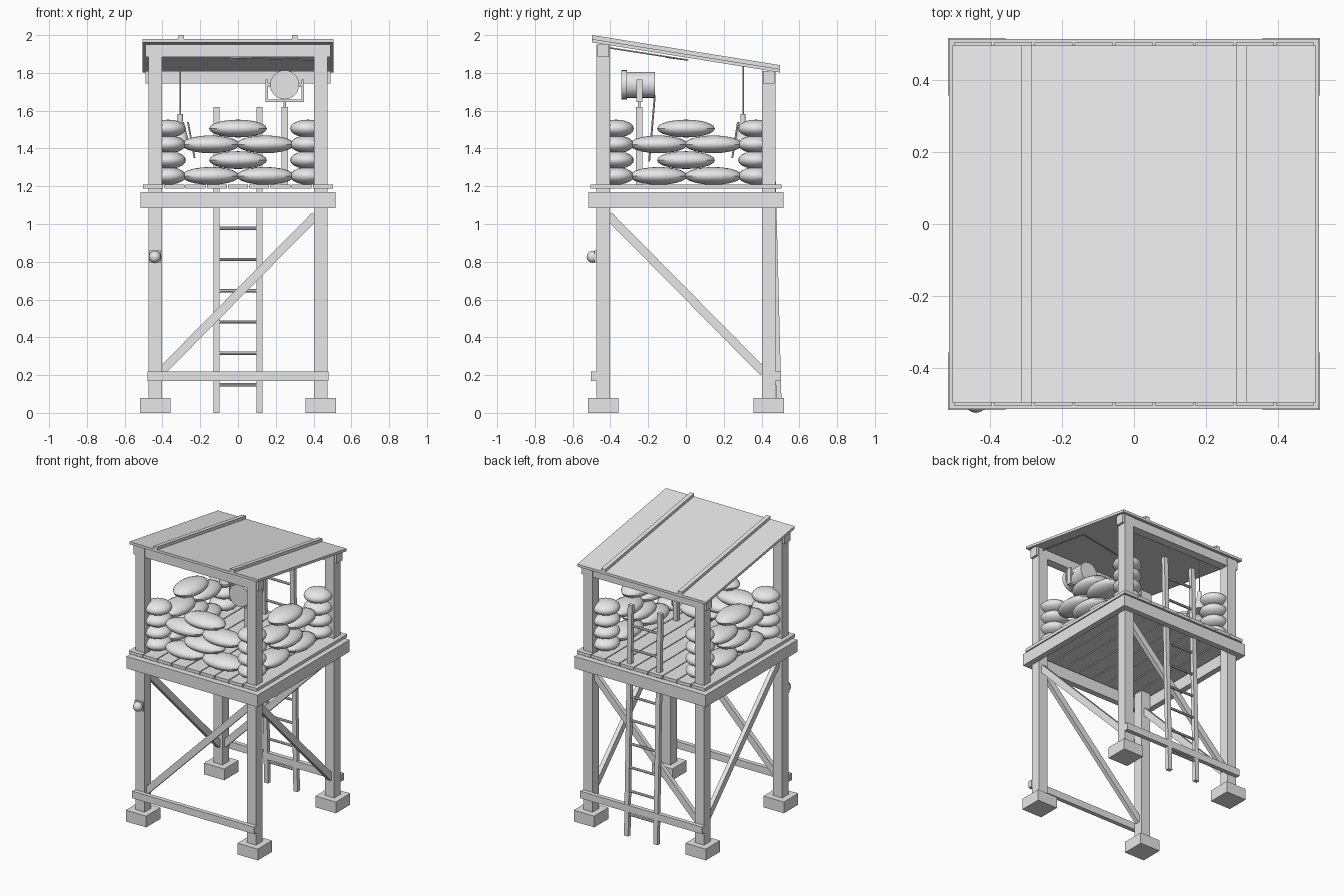
import bpy, bmesh, math
from mathutils import Vector, Matrix

if "Cube" in bpy.data.objects:
    bpy.data.objects.remove(bpy.data.objects["Cube"])

mat = bpy.data.materials.new("light_grey")
mat.diffuse_color = (0.8, 0.8, 0.8, 1)
mat.use_nodes = True
mat.node_tree.nodes["Principled BSDF"].inputs["Base Color"].default_value = mat.diffuse_color


def finish(name, bm, smooth=False):
    bmesh.ops.recalc_face_normals(bm, faces=bm.faces)
    me = bpy.data.meshes.new(name)
    bm.to_mesh(me)
    bm.free()
    me.materials.append(mat)
    ob = bpy.data.objects.new(name, me)
    bpy.context.collection.objects.link(ob)
    if smooth:
        bpy.ops.object.select_all(action='DESELECT')
        ob.select_set(True)
        bpy.context.view_layer.objects.active = ob
        bpy.ops.object.shade_smooth_by_angle(angle=math.radians(40))
    return ob


def box(name, x0, x1, y0, y1, z0, z1):
    bm = bmesh.new()
    m = Matrix.Translation(((x0 + x1) / 2, (y0 + y1) / 2, (z0 + z1) / 2)) @ \
        Matrix.Diagonal((x1 - x0, y1 - y0, z1 - z0, 1))
    bmesh.ops.create_cube(bm, size=1, matrix=m)
    return finish(name, bm)


def bar(name, a, b, w, d, side=(1, 0, 0)):
    """Rectangular timber from a to b; w is measured along 'side'."""
    a, b = Vector(a), Vector(b)
    z = (b - a).normalized()
    y = z.cross(Vector(side)).normalized()
    x = y.cross(z)
    rot = Matrix((x, y, z)).transposed().to_4x4()
    bm = bmesh.new()
    bmesh.ops.create_cube(bm, size=1, matrix=Matrix.Translation((a + b) / 2) @ rot @
                          Matrix.Diagonal((w, d, (b - a).length, 1)))
    return finish(name, bm)


def rod(name, a, b, r, r2=None, n=12):
    a, b = Vector(a), Vector(b)
    bm = bmesh.new()
    q = (b - a).to_track_quat('Z', 'Y').to_matrix().to_4x4()
    bmesh.ops.create_cone(bm, cap_ends=True, segments=n, radius1=r, radius2=r if r2 is None else r2,
                          depth=(b - a).length, matrix=Matrix.Translation((a + b) / 2) @ q)
    return finish(name, bm, True)


def ball(name, c, s, n=20):
    bm = bmesh.new()
    bmesh.ops.create_uvsphere(bm, u_segments=n, v_segments=n // 2, radius=1,
                              matrix=Matrix.Translation(c) @ Matrix.Diagonal((*s, 1)))
    return finish(name, bm, True)


P = 0.4375  # post centre offset

# Footings and posts
for sx in (-1, 1):
    for sy in (-1, 1):
        x, y = sx * P, sy * P
        box("footing", x - .08, x + .08, y - .08, y + .08, 0, .08)
        box("post", x - .036, x + .036, y - .036, y + .036, .08, 1.95 if sy < 0 else 1.81)

# Bottom rails on front and back, platform ring beams, roof headers
for s in (-1, 1):
    ys = sorted((s * .473, s * .503))
    box("bottom_rail", -.478, .478, *ys, .17, .22)
    o = sorted((s * .474, s * .515))
    box("platform_beam", -.515, .515, *o, 1.085, 1.17)
    box("platform_side_beam", *o, -.474, .474, 1.085, 1.17)
    zt = 1.95 if s < 0 else 1.811
    box("roof_header", -.49, .49, s * P - .031, s * P + .031, zt - .067, zt)

# Diagonal braces on all four sides
for s in (-1, 1):
    bar("diagonal_brace", (-.41, s * P, .215), (.41, s * P, 1.045), .03, .045, (0, 1, 0))
    bar("side_brace", (s * P, .41, .215), (s * P, -.41, 1.045), .03, .045)

# Floor boards
N = 9
pitch = 1.01 / N
for i in range(N):
    x = -.505 + i * pitch
    box("floor_board", x + .003, x + pitch - .003, -.505, .505, 1.188, 1.21)


# Sloping roof sheet and battens
def roof_z(y):
    return 1.979 - .16 * (y + .495)


def slab(name, x0, x1, lo, hi):
    bm = bmesh.new()
    prof = [(-.497, lo), (.497, lo), (.497, hi), (-.497, hi)]
    f = bm.faces.new([bm.verts.new((x0, y, roof_z(y) + dz)) for y, dz in prof])
    r = bmesh.ops.extrude_face_region(bm, geom=[f])
    bmesh.ops.translate(bm, vec=(x1 - x0, 0, 0),
                        verts=[v for v in r["geom"] if isinstance(v, bmesh.types.BMVert)])
    return finish(name, bm)


slab("roof_sheet", -.505, .505, -.018, 0)
for x in (-.3, .3):
    slab("roof_batten", x - .015, x + .015, 0, .021)


# Leaning ladder
def ladder_y(z):
    return .493 - .026 * z


for s in (-1, 1):
    bar("ladder_rail", (s * .115, ladder_y(0), 0), (s * .115, ladder_y(1.62), 1.62), .032, .028)
for i in range(9):
    z = .15 + .1655 * i
    rod("ladder_rung", (-.11, ladder_y(z), z), (.11, ladder_y(z), z), .009, n=8)

# Sandbag walls: front, left and right, with corner stacks
W = .37
for row in range(4):
    z = 1.255 + .0835 * row
    for u in ((-.145, .145) if row % 2 == 0 else (0,)):
        ball("front_sandbag", (u, -W, z), (.153, .092, .047))
        for s in (-1, 1):
            ball("side_sandbag", (s * W, u, z), (.092, .153, .047))
    for sx in (-1, 1):
        for sy in (-1, 1):
            ball("corner_sandbag", (sx * W, sy * W, z), (.094, .094, .047))

# Searchlight on a post with a yoke
lx, ly, lz = .247, -.247, 1.737
box("searchlight_post", lx - .017, lx + .017, ly - .017, ly + .017, 1.21, 1.62)
rod("yoke_pin", (lx, ly, 1.62), (lx, ly, 1.65), .007)
box("yoke_base", lx - .102, lx + .102, ly - .016, ly + .016, 1.645, 1.659)
for s in (-1, 1):
    xs = sorted((lx + s * .088, lx + s * .102))
    box("yoke_arm", *xs, ly - .016, ly + .016, 1.655, 1.765)
    rod("yoke_pivot", (lx + s * .06, ly, lz), (lx + s * .09, ly, lz), .01)
rod("searchlight_drum", (lx, -.32, lz), (lx, -.165, lz), .069, n=24)
rod("searchlight_rim", (lx, -.342, lz), (lx, -.312, lz), .077, n=24)
rod("searchlight_cable", (lx, -.165, 1.68), (lx - .005, -.195, 1.33), .005, n=6)

# Hanging bell with cord and clapper pull
bx, by = -.305, .302
rod("bell_cord", (bx, by, 1.845), (bx, by, 1.57), .004, n=6)
rod("bell_cap", (bx, by, 1.535), (bx, by, 1.582), .014)
rod("bell_body", (bx, by, 1.44), (bx, by, 1.54), .045, .018, n=16)
rod("bell_pull", (-.265, .275, 1.54), (-.23, .245, 1.35), .005, n=6)

# Wire under the roof
rod("roof_wire", (.44, -.42, 1.935), (.44, .01, 1.868), .004, n=6)
rod("roof_wire", (.44, .01, 1.868), (-.07, -.1, 1.883), .004, n=6)

# Round lamp on the front left post
box("lamp_plate", -.471, -.407, -.485, -.47, .795, .859)
ball("post_lamp", (-.44, -.494, .826), (.032, .032, .032), 16)
